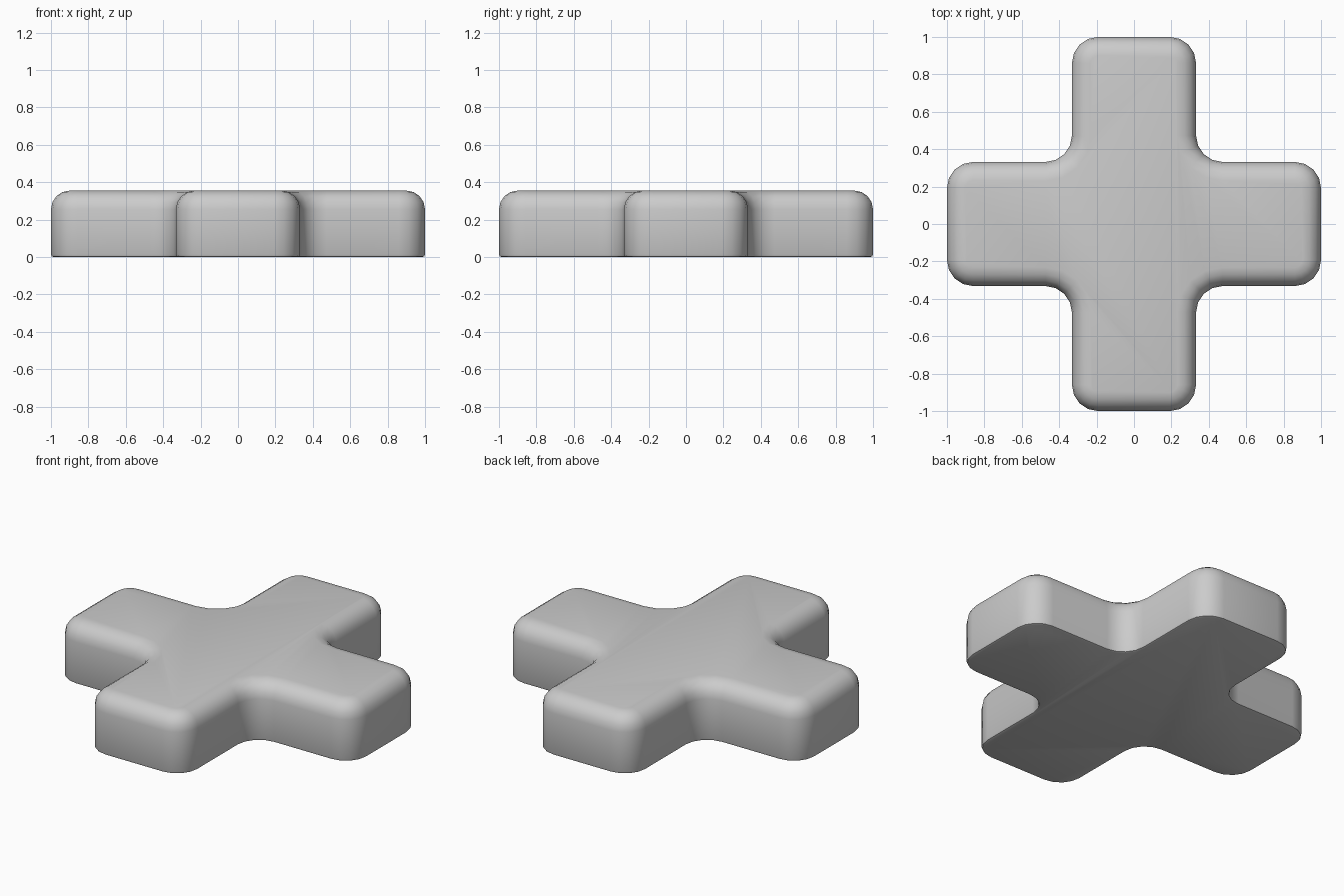
import bpy, bmesh, math

if "Cube" in bpy.data.objects:
    bpy.data.objects.remove(bpy.data.objects["Cube"])

ARM, LEN, RAD, HEIGHT, SEG = 0.332, 1.0, 0.14, 0.355, 4


def outline(d):
    """Rounded plus outline, inset by d: one quadrant turned four times."""
    pts = []
    a, l = ARM - RAD, LEN - RAD
    # centre, radius, start angle, end angle for the three arcs of a quadrant
    arcs = [((l, a), RAD - d, 0, 90),
            ((ARM + RAD, ARM + RAD), RAD + d, 270, 180),
            ((a, l), RAD - d, 0, 90)]
    for q in range(4):
        c, s = math.cos(q * math.pi / 2), math.sin(q * math.pi / 2)
        for (cx, cy), r, t0, t1 in arcs:
            for i in range(SEG + 1):
                t = math.radians(t0 + (t1 - t0) * i / SEG)
                x, y = cx + r * math.cos(t), cy + r * math.sin(t)
                pts.append((c * x - s * y, s * x + c * y))
    return pts


# Side profile as (inset, height): tight bottom edge, broad rounded top edge
profile = [(0.014, 0.0), (0.004, 0.004), (0.0, 0.014)]
B = 0.1
for i in range(5):
    t = math.radians(90 * i / 4)
    profile.append((B * (1 - math.cos(t)), HEIGHT - B + B * math.sin(t)))

bm = bmesh.new()
rings = [[bm.verts.new((x, y, z)) for x, y in outline(d)] for d, z in profile]
n = len(rings[0])
for low, high in zip(rings, rings[1:]):
    for i in range(n):
        j = (i + 1) % n
        bm.faces.new((low[i], low[j], high[j], high[i]))
bm.faces.new(rings[-1])
bm.faces.new(rings[0][::-1])
bmesh.ops.recalc_face_normals(bm, faces=bm.faces)

# Rounded plus-shaped block
mesh = bpy.data.meshes.new("plus_block")
bm.to_mesh(mesh)
bm.free()
block = bpy.data.objects.new("plus_block", mesh)
bpy.context.collection.objects.link(block)
bpy.context.view_layer.objects.active = block
block.select_set(True)
bpy.ops.object.shade_smooth_by_angle(angle=math.radians(40))
